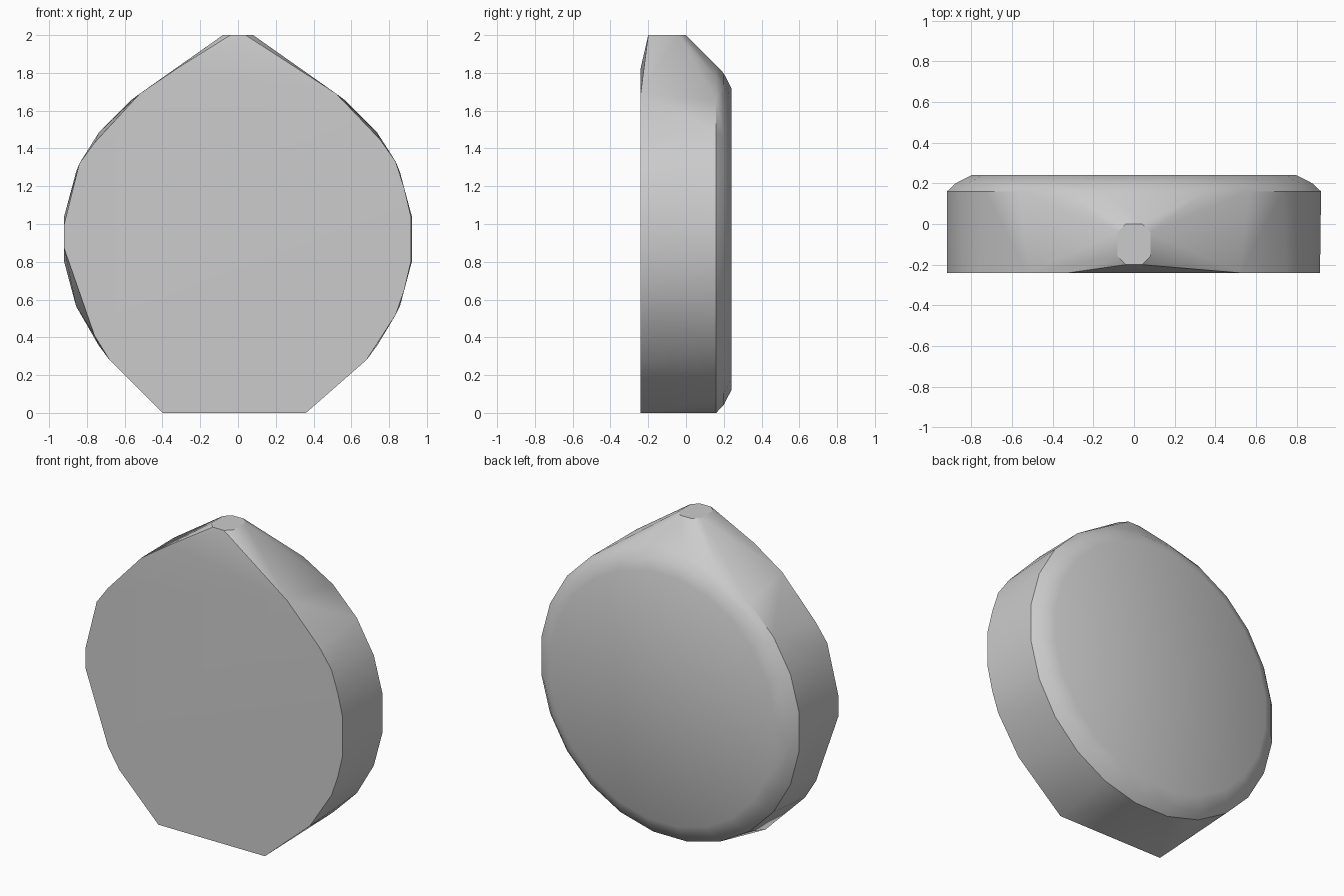
import bpy
import bmesh
import math

cube = bpy.data.objects.get("Cube")
if cube:
    bpy.data.objects.remove(cube)

# Single plain grey
grey = bpy.data.materials.new("plain grey")
grey.use_nodes = True
grey.diffuse_color = (0.6, 0.6, 0.6, 1)
grey.node_tree.nodes["Principled BSDF"].inputs["Base Color"].default_value = (0.6, 0.6, 0.6, 1)

MID = 0.92


def ring(radius, y, sides=24):
    """Upright ring of points, with a flat side at each quarter."""
    angles = [math.tau * (i + 0.5) / sides for i in range(sides)]
    return [(radius * math.cos(a), y, MID + radius * math.sin(a)) for a in angles]


# Flat front outline, with a wide foot and a slightly uneven left and right
right_edge = [(-0.4, 0), (-0.68, 0.28), (-0.76, 0.41), (-0.92, 0.87), (-0.92, 1.0),
              (-0.84, 1.32), (-0.76, 1.43), (-0.52, 1.69), (-0.32, 1.825)]
left_edge = [(0.36, 0), (0.68, 0.28), (0.835, 0.52), (0.88, 0.65), (0.915, 0.8),
             (0.915, 1.04), (0.88, 1.19), (0.835, 1.33), (0.75, 1.45), (0.52, 1.69)]
points = [(x, -0.24, z) for x, z in right_edge + left_edge]

# Small eight-sided flat on the tip
for sx in (-1, 1):
    for sy in (-1, 1):
        points += [(0.04 * sx, -0.1 + 0.1 * sy, 2), (0.08 * sx, -0.1 + 0.06 * sy, 2)]

# Round back with a softened rim
for radius, y in ((0.928, 0.16), (0.885, 0.2), (0.807, 0.24)):
    points += ring(radius, y)

# Stretch one skin over the outlines
bm = bmesh.new()
for p in points:
    bm.verts.new(p)
hull = bmesh.ops.convex_hull(bm, input=bm.verts[:])
unused = {v for v in hull["geom_interior"] + hull["geom_unused"]
          if isinstance(v, bmesh.types.BMVert)}
bmesh.ops.delete(bm, geom=list(unused), context="VERTS")
bmesh.ops.dissolve_limit(bm, angle_limit=math.radians(0.5), verts=bm.verts[:], edges=bm.edges[:])
bmesh.ops.recalc_face_normals(bm, faces=bm.faces[:])

mesh = bpy.data.meshes.new("pointed_disc")
bm.to_mesh(mesh)
bm.free()
mesh.materials.append(grey)
disc = bpy.data.objects.new("pointed_disc", mesh)
bpy.context.collection.objects.link(disc)

# Smooth sides with crisp borders
bpy.ops.object.select_all(action="DESELECT")
disc.select_set(True)
bpy.context.view_layer.objects.active = disc
bpy.ops.object.shade_smooth_by_angle(angle=math.radians(32))
